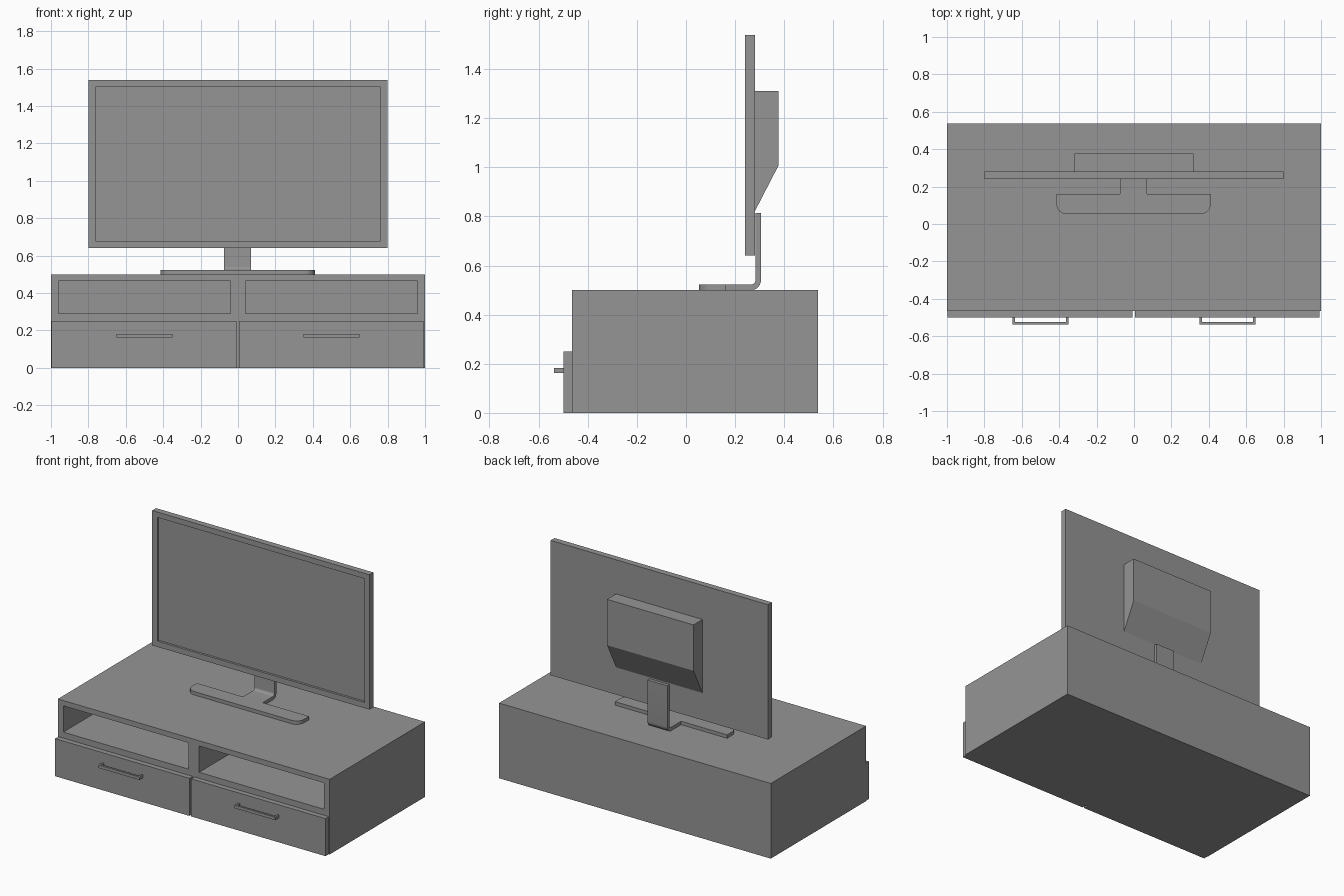
import bpy, bmesh, math
from mathutils import Vector

if "Cube" in bpy.data.objects:
    bpy.data.objects.remove(bpy.data.objects["Cube"])

grey = bpy.data.materials.new("mid_grey")
grey.diffuse_color = (0.3, 0.3, 0.3, 1)
grey.use_nodes = True
grey.node_tree.nodes["Principled BSDF"].inputs["Base Color"].default_value = grey.diffuse_color


def prism(name, pts, lo, hi, axis):
    """Extrude a 2D outline along an axis (0=x: pts are y,z; 2=z: pts are x,y)."""
    place = (lambda p, h: (h, p[0], p[1])) if axis == 0 else (lambda p, h: (p[0], p[1], h))
    bm = bmesh.new()
    face = bm.faces.new([bm.verts.new(place(p, lo)) for p in pts])
    ext = bmesh.ops.extrude_face_region(bm, geom=[face])["geom"]
    shift = Vector((0, 0, 0))
    shift[axis] = hi - lo
    bmesh.ops.translate(bm, vec=shift, verts=[v for v in ext if isinstance(v, bmesh.types.BMVert)])
    bmesh.ops.recalc_face_normals(bm, faces=bm.faces[:])
    mesh = bpy.data.meshes.new(name)
    bm.to_mesh(mesh)
    bm.free()
    mesh.materials.append(grey)
    ob = bpy.data.objects.new(name, mesh)
    bpy.context.collection.objects.link(ob)
    return ob


def box(name, x, y, z):
    return prism(name, [(x[0], y[0]), (x[1], y[0]), (x[1], y[1]), (x[0], y[1])], z[0], z[1], 2)


def arc(cx, cy, r, a0, a1, n=8):
    return [(cx + r * math.cos(math.radians(a0 + (a1 - a0) * i / n)),
             cy + r * math.sin(math.radians(a0 + (a1 - a0) * i / n))) for i in range(n + 1)]


def activate(ob):
    bpy.ops.object.select_all(action='DESELECT')
    ob.select_set(True)
    bpy.context.view_layer.objects.active = ob


def carve(ob, cutter):
    cutter.hide_render = True
    mod = ob.modifiers.new("carve", 'BOOLEAN')
    mod.operation, mod.solver, mod.object = 'DIFFERENCE', 'EXACT', cutter
    activate(ob)
    bpy.ops.object.modifier_apply(modifier=mod.name)
    bpy.data.objects.remove(cutter)


def smooth(ob):
    activate(ob)
    bpy.ops.object.shade_smooth_by_angle(angle=math.radians(30))


# Cabinet with two open shelves
cabinet = box("cabinet", (-1, 1), (-0.465, 0.537), (0, 0.5))
for x in ((-0.96, -0.04), (0.04, 0.96)):
    carve(cabinet, box("shelf_cutter", x, (-0.6, 0.497), (0.29, 0.465)))

# Drawer fronts and U-shaped handles
for side, x, cx in (("left", (-0.997, -0.008), -0.5), ("right", (0.005, 0.993), 0.5)):
    box(side + "_drawer", x, (-0.499, -0.465), (0, 0.25))
    a, b, t = cx - 0.15, cx + 0.15, 0.013
    prism(side + "_handle", [(a, -0.499), (a, -0.537), (b, -0.537), (b, -0.499),
                             (b - t, -0.499), (b - t, -0.537 + t),
                             (a + t, -0.537 + t), (a + t, -0.499)], 0.162, 0.182, 2)

# Television panel with recessed screen
panel = box("tv_panel", (-0.8, 0.8), (0.24, 0.281), (0.641, 1.538))
carve(panel, box("screen_cutter", (-0.762, 0.762), (0.1, 0.255), (0.679, 1.502)))

# Rear housing with sloped underside
prism("rear_housing", [(0.281, 1.311), (0.376, 1.311), (0.376, 1.006), (0.281, 0.822)],
      -0.318, 0.318, 0)

# Bent stand neck
neck = [(0.157, 0.5)] + arc(0.265, 0.54, 0.04, -90, 0) + [(0.305, 0.814), (0.283, 0.814)]
neck += arc(0.265, 0.541, 0.018, 0, -90) + [(0.157, 0.523)]
smooth(prism("stand_neck", neck, -0.076, 0.07, 0))

# Stand foot with rounded front corners
r = 0.055
foot = [(0.411, 0.16), (-0.415, 0.16)] + arc(-0.415 + r, 0.053 + r, r, 180, 270)
foot += arc(0.411 - r, 0.053 + r, r, 270, 360)
smooth(prism("stand_foot", foot, 0.5, 0.523, 2))
